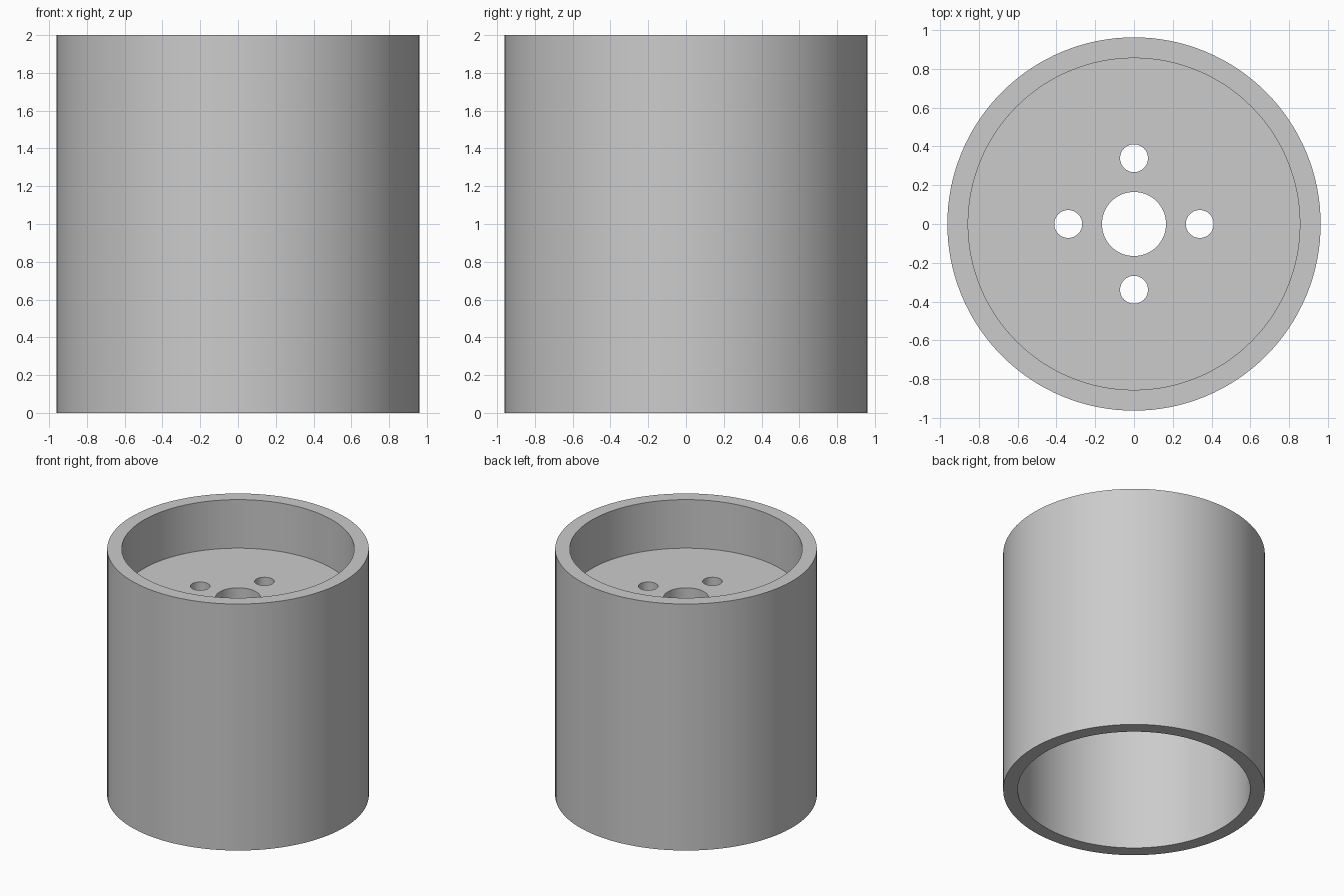
import bpy, bmesh, math
from mathutils import Matrix, Vector

cube = bpy.data.objects.get("Cube")
if cube:
    bpy.data.objects.remove(cube, do_unlink=True)

HEIGHT, OUTER, INNER = 2.0, 0.962, 0.855
WEB_TOP, WEB_BOTTOM = 1.606, 1.466
BORE, BOLT_CIRCLE, BOLT_HOLE = 0.165, 0.339, 0.072

grey = bpy.data.materials.new("plain grey")
grey.use_nodes = True
colour = (0.6, 0.6, 0.6, 1)
grey.diffuse_color = colour
grey.node_tree.nodes["Principled BSDF"].inputs["Base Color"].default_value = colour


def add_object(name, bm):
    bmesh.ops.recalc_face_normals(bm, faces=bm.faces)
    mesh = bpy.data.meshes.new(name)
    bm.to_mesh(mesh)
    bm.free()
    obj = bpy.data.objects.new(name, mesh)
    bpy.context.collection.objects.link(obj)
    mesh.materials.append(grey)
    return obj


def lathe(name, profile, steps=128):
    """Spin a closed (radius, z) profile about the z axis."""
    bm = bmesh.new()
    verts = [bm.verts.new((r, 0, z)) for r, z in profile]
    edges = [bm.edges.new((a, b)) for a, b in zip(verts, verts[1:] + verts[:1])]
    bmesh.ops.spin(bm, geom=verts + edges, cent=(0, 0, 0), axis=(0, 0, 1),
                   angle=math.tau, steps=steps, use_duplicate=False)
    bmesh.ops.remove_doubles(bm, verts=bm.verts, dist=1e-4)
    return add_object(name, bm)


# Tube with an inner web and a central bore, in one solid
housing = lathe("cylindrical_housing", [
    (OUTER, 0), (OUTER, HEIGHT), (INNER, HEIGHT), (INNER, WEB_TOP),
    (BORE, WEB_TOP), (BORE, WEB_BOTTOM), (INNER, WEB_BOTTOM), (INNER, 0)])

# Cutter for the four bolt holes through the web
bm = bmesh.new()
for i in range(4):
    angle = i * math.pi / 2
    place = Vector((math.cos(angle), math.sin(angle), 0)) * BOLT_CIRCLE
    place.z = (WEB_TOP + WEB_BOTTOM) / 2
    bmesh.ops.create_cone(bm, cap_ends=True, segments=48, radius1=BOLT_HOLE,
                          radius2=BOLT_HOLE, depth=0.4,
                          matrix=Matrix.Translation(place))
cutter = add_object("bolt_hole_cutter", bm)
cutter.hide_render = True

cut = housing.modifiers.new("bolt_holes", "BOOLEAN")
cut.operation = "DIFFERENCE"
cut.solver = "EXACT"
cut.object = cutter

bpy.ops.object.select_all(action="DESELECT")
housing.select_set(True)
bpy.context.view_layer.objects.active = housing
bpy.ops.object.modifier_apply(modifier=cut.name)
bpy.data.objects.remove(cutter, do_unlink=True)

# Round walls smooth, rims crisp
bpy.ops.object.shade_smooth_by_angle(angle=math.radians(30))
